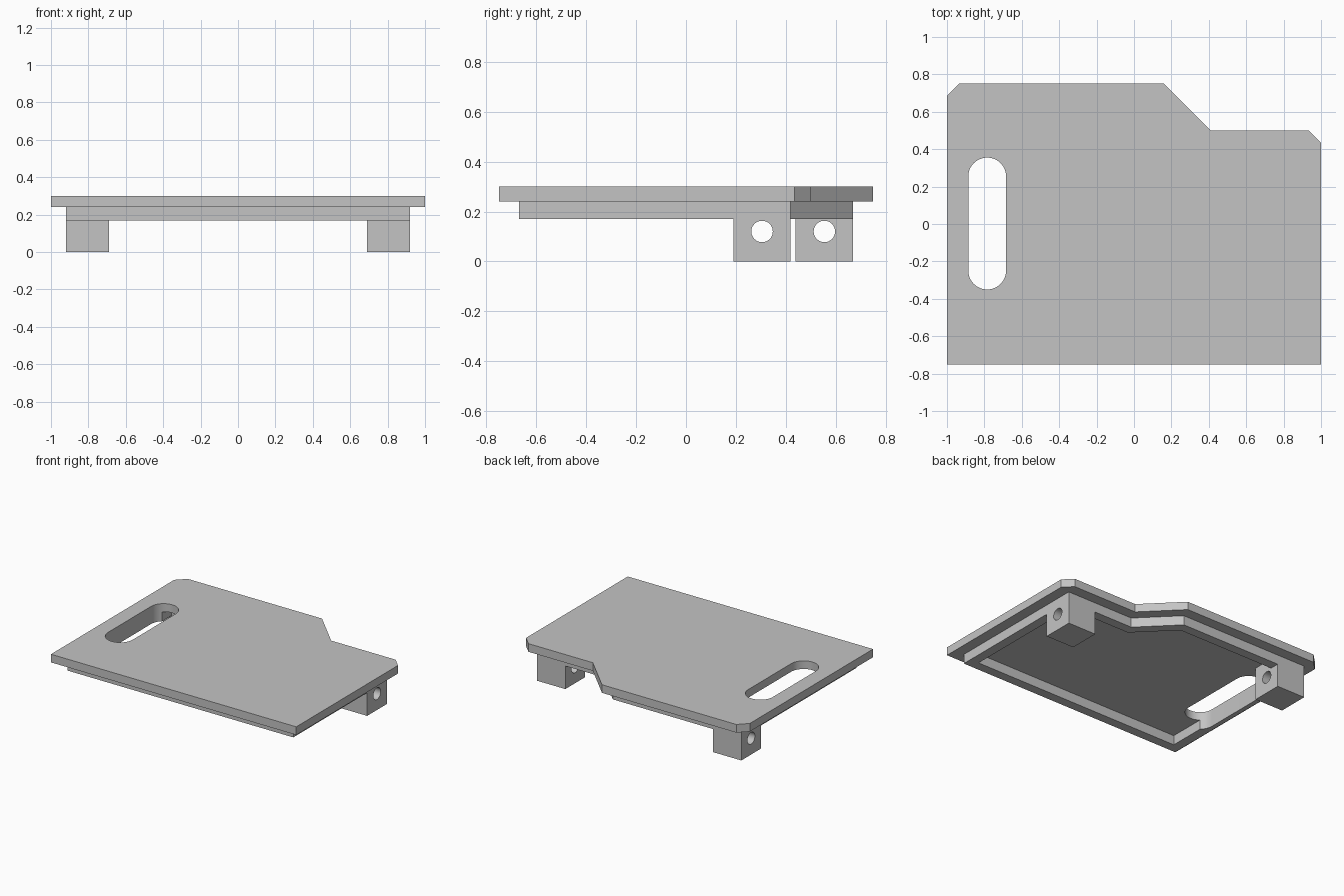
import bpy, bmesh, math

cube = bpy.data.objects.get("Cube")
if cube:
    bpy.data.objects.remove(cube, do_unlink=True)

grey = bpy.data.materials.new("light grey")
grey.use_nodes = True
colour = (0.55, 0.55, 0.55, 1)
grey.diffuse_color = colour
grey.node_tree.nodes["Principled BSDF"].inputs["Base Color"].default_value = colour


def prism(name, outline, bottom, top):
    """Extrude a counter-clockwise outline upwards."""
    bm = bmesh.new()
    base = bm.faces.new([bm.verts.new((x, y, bottom)) for x, y in outline])
    ext = bmesh.ops.extrude_face_region(bm, geom=[base], use_keep_orig=True)
    new = [v for v in ext["geom"] if isinstance(v, bmesh.types.BMVert)]
    bmesh.ops.translate(bm, verts=new, vec=(0, 0, top - bottom))
    bmesh.ops.recalc_face_normals(bm, faces=bm.faces)
    mesh = bpy.data.meshes.new(name)
    bm.to_mesh(mesh)
    bm.free()
    mesh.materials.append(grey)
    obj = bpy.data.objects.new(name, mesh)
    bpy.context.collection.objects.link(obj)
    return obj


def rectangle(x0, x1, y0, y1):
    return [(x0, y0), (x1, y0), (x1, y1), (x0, y1)]


def cut(obj, cutter):
    """Subtract the cutter and bake the result."""
    mod = obj.modifiers.new("cut", "BOOLEAN")
    mod.operation = "DIFFERENCE"
    mod.solver = "EXACT"
    mod.object = cutter
    bpy.context.view_layer.objects.active = obj
    bpy.ops.object.modifier_apply(modifier=mod.name)


def lip_outline(d):
    """Plate outline moved inwards by d, without the small corner chamfers."""
    back, step = 0.75 - d, 0.5 - d
    diagonal = 0.91 - d * math.sqrt(2)
    return [(d - 1, d - 0.75), (1 - d, d - 0.75), (1 - d, step),
            (diagonal - step, step), (diagonal - back, back), (d - 1, back)]


# Top plate with chamfered back corners and a stepped back edge
plate = prism("top_plate", [(-1, -0.75), (1, -0.75), (1, 0.435), (0.935, 0.5), (0.41, 0.5),
                            (0.16, 0.75), (-0.935, 0.75), (-1, 0.685)], 0.24, 0.3)

# Locating lip below the plate
lip = prism("locating_lip", lip_outline(0.08), 0.17, 0.24)
recess = prism("recess_cutter", lip_outline(0.15), 0.1, 0.3)
cut(lip, recess)

# Rounded handle slot through plate and lip
radius, segments = 0.101, 24
slot_outline = []
for centre_y, start in ((0.254, 0), (-0.249, math.pi)):
    for i in range(segments + 1):
        a = start + math.pi * i / segments
        slot_outline.append((-0.785 + radius * math.cos(a), centre_y + radius * math.sin(a)))
slot = prism("slot_cutter", slot_outline, 0.1, 0.4)
cut(plate, slot)
cut(lip, slot)

# Hinge blocks, each with a sideways pin hole
cutters = [recess, slot]
blocks = []
for name, x0, y0 in (("left_hinge_block", 0.69, 0.19), ("right_hinge_block", -0.92, 0.44)):
    size = 0.23
    block = prism(name, rectangle(x0, x0 + size, y0, y0 + size), 0, 0.24)
    bpy.ops.mesh.primitive_cylinder_add(vertices=40, radius=0.043, depth=0.5,
                                        location=(x0 + size / 2, y0 + size / 2, 0.12),
                                        rotation=(0, math.pi / 2, 0))
    pin = bpy.context.object
    pin.data.materials.append(grey)
    cut(block, pin)
    cutters.append(pin)
    blocks.append(block)

for cutter in cutters:
    bpy.data.objects.remove(cutter, do_unlink=True)

# Smooth the curved walls, keep corners sharp
bpy.ops.object.select_all(action="DESELECT")
for obj in (plate, lip, *blocks):
    obj.select_set(True)
bpy.context.view_layer.objects.active = plate
bpy.ops.object.shade_smooth_by_angle(angle=math.radians(30))
